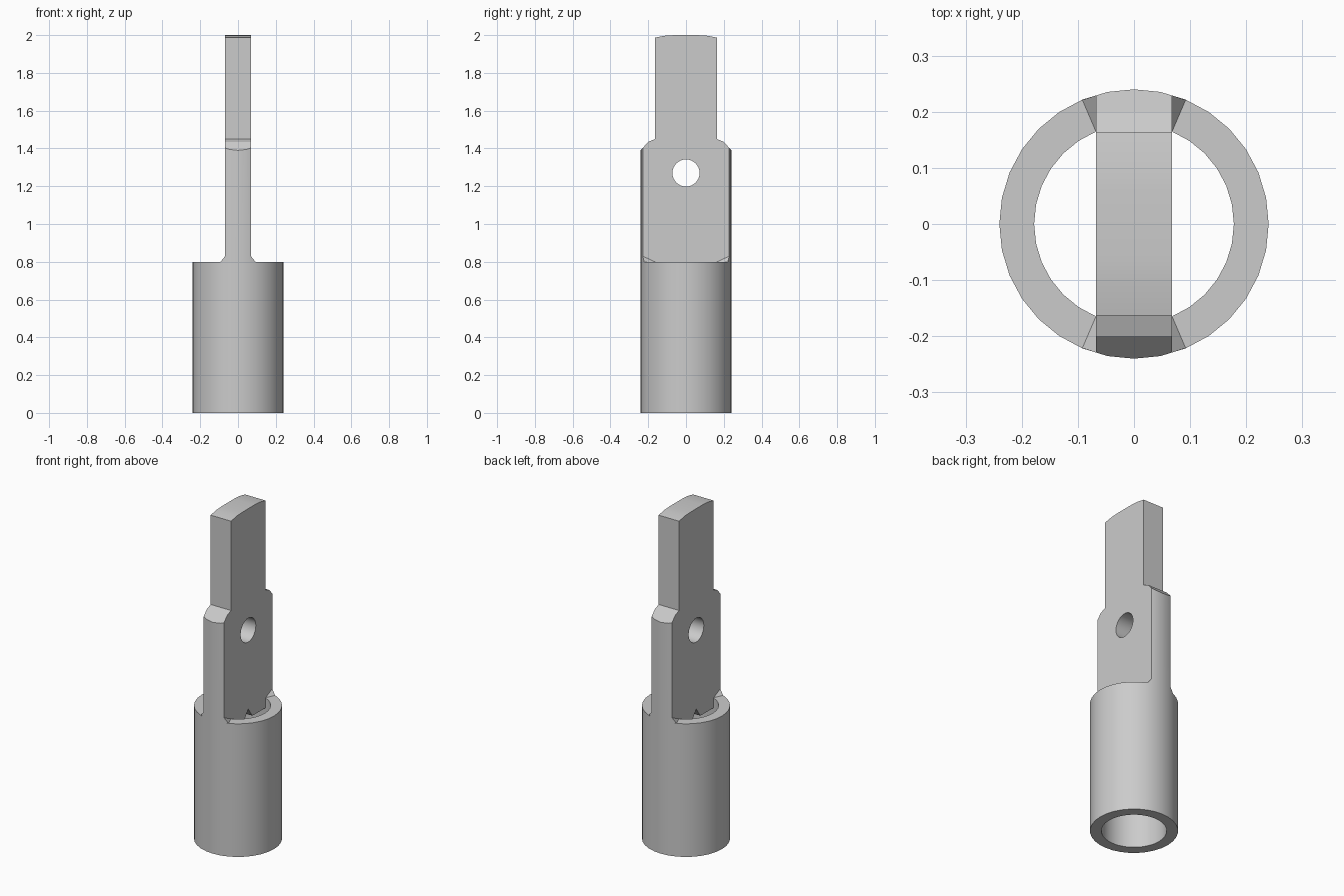
import bpy
import bmesh
import math
from mathutils import Matrix

cube = bpy.data.objects.get("Cube")
if cube:
    bpy.data.objects.remove(cube, do_unlink=True)

SIDES = 32
OUTER, BORE = 0.24, 0.178
RIM = 0.80          # top of the socket
HALF = 0.068        # half thickness of the blade

metal = bpy.data.materials.new("grey metal")
metal.use_nodes = True
metal.diffuse_color = (0.6, 0.6, 0.6, 1)
metal.node_tree.nodes["Principled BSDF"].inputs["Base Color"].default_value = (0.6, 0.6, 0.6, 1)


def make_object(name, bm):
    bmesh.ops.recalc_face_normals(bm, faces=bm.faces)
    mesh = bpy.data.meshes.new(name)
    bm.to_mesh(mesh)
    bm.free()
    mesh.materials.append(metal)
    obj = bpy.data.objects.new(name, mesh)
    bpy.context.collection.objects.link(obj)
    return obj


def select(obj):
    bpy.ops.object.select_all(action='DESELECT')
    obj.select_set(True)
    bpy.context.view_layer.objects.active = obj


def smooth(obj):
    select(obj)
    bpy.ops.object.shade_smooth_by_angle(angle=math.radians(25))


def cylinder(name, radius, depth, matrix):
    bm = bmesh.new()
    bmesh.ops.create_cone(bm, cap_ends=True, segments=SIDES, radius1=radius,
                          radius2=radius, depth=depth, matrix=matrix)
    return make_object(name, bm)


def boolean(obj, cutter, operation):
    mod = obj.modifiers.new("cut", 'BOOLEAN')
    mod.object = cutter
    mod.operation = operation
    mod.solver = 'EXACT'
    select(obj)
    bpy.ops.object.modifier_apply(modifier=mod.name)
    bpy.data.objects.remove(cutter, do_unlink=True)


# Socket: a hollow tube spun from its wall section
bm = bmesh.new()
wall = [bm.verts.new((r, 0, z)) for r, z in
        ((BORE, 0), (OUTER, 0), (OUTER, RIM), (BORE, RIM))]
edges = [bm.edges.new((wall[i], wall[(i + 1) % 4])) for i in range(4)]
bmesh.ops.spin(bm, geom=wall + edges, axis=(0, 0, 1), cent=(0, 0, 0),
               angle=math.tau, steps=SIDES, use_merge=True)
bmesh.ops.remove_doubles(bm, verts=bm.verts, dist=1e-5)
smooth(make_object("socket", bm))

# Blade: mirrored side profile, extruded through its thickness
half = [(0.04, 0.74), (0.2, 0.74), (0.2, RIM), (0.26, RIM), (0.26, 1.3675),
        (0.2, 1.435), (0.163, 1.45), (0.163, 1.987), (0.11, 1.997), (0.06, 2.0)]
profile = [(0, 0.795)] + half + [(-y, z) for y, z in reversed(half)]
bm = bmesh.new()
face = bm.faces.new([bm.verts.new((-HALF, y, z)) for y, z in profile])
extruded = bmesh.ops.extrude_face_region(bm, geom=[face])["geom"]
bmesh.ops.translate(bm, vec=(2 * HALF, 0, 0),
                    verts=[v for v in extruded if isinstance(v, bmesh.types.BMVert)])
blade = make_object("blade", bm)

# Round the blade's edges to the socket radius, then drill the cross hole
boolean(blade, cylinder("round_limit", OUTER, 3, Matrix.Translation((0, 0, 1.1))), 'INTERSECT')
boolean(blade, cylinder("hole_cutter", 0.072, 1, Matrix.Translation((0, 0, 1.27))
                        @ Matrix.Rotation(math.pi / 2, 4, 'Y')), 'DIFFERENCE')
smooth(blade)

# Foot webs: small sloping corners where the blade meets the rim
bm = bmesh.new()
for sx in (-1, 1):
    for sy in (-1, 1):
        inner, root, tip, top = [bm.verts.new((sx * x, sy * y, z)) for x, y, z in
                                 ((HALF, 0.165, RIM), (HALF, 0.229, RIM),
                                  (0.092, 0.221, RIM), (HALF, 0.229, RIM + 0.03))]
        for tri in ((inner, root, tip), (inner, tip, top),
                    (root, top, tip), (inner, top, root)):
            bm.faces.new(tri)
make_object("foot_webs", bm)
